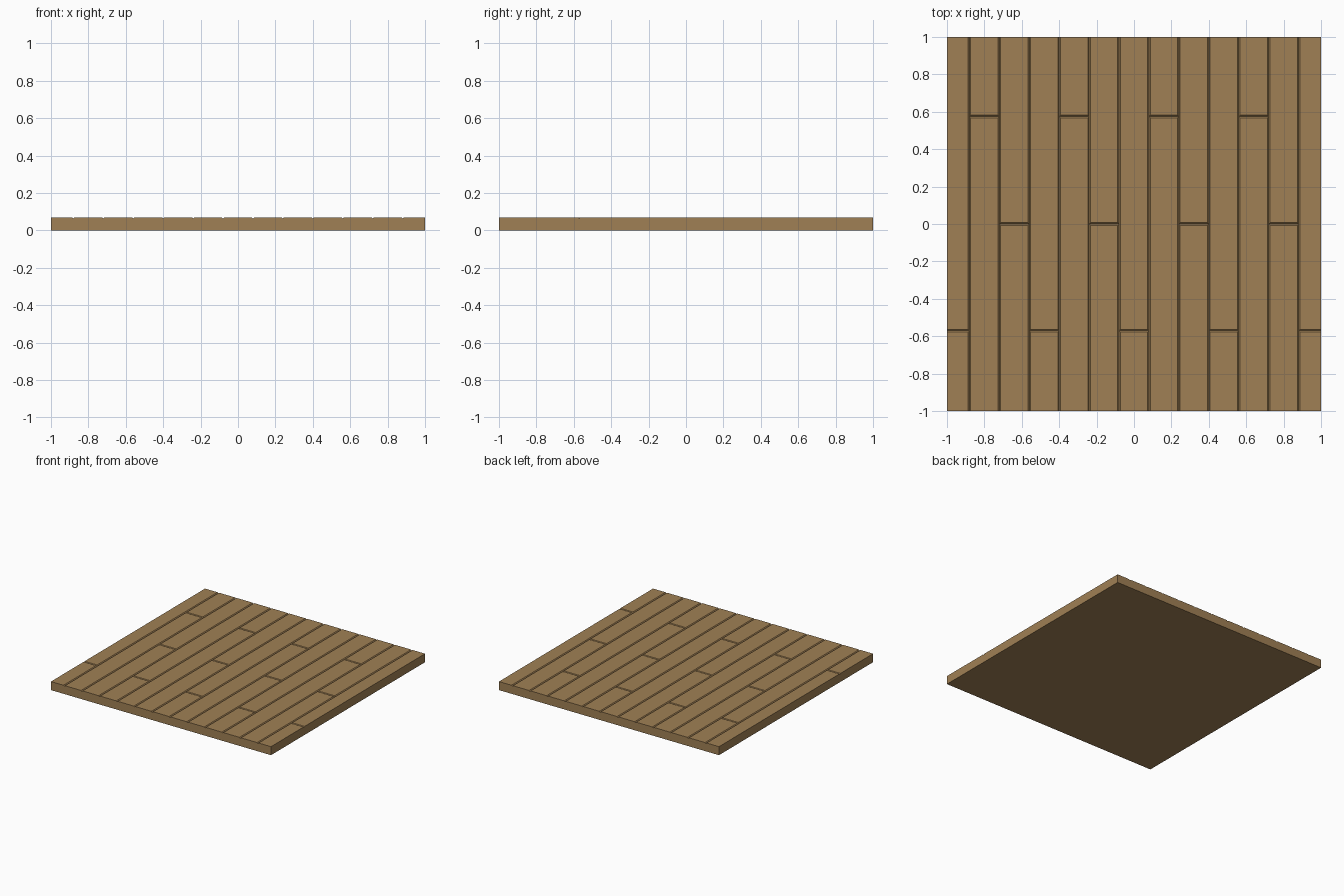
import bpy, bmesh

if "Cube" in bpy.data.objects:
    bpy.data.objects.remove(bpy.data.objects["Cube"])

THICK = 0.07      # slab thickness
BEVEL = 0.007     # half width and depth of the V grooves
PITCH = 0.16      # plank width

wood = bpy.data.materials.new("warm brown wood")
wood.diffuse_color = (0.352, 0.217, 0.090, 1)
wood.use_nodes = True
wood.node_tree.nodes["Principled BSDF"].inputs["Base Color"].default_value = wood.diffuse_color

# plank seams across x, end joint position repeats every three planks
xs = [-1.0] + [-0.88 + PITCH * i for i in range(12)] + [1.0]
joints = (-0.57, 0.575, 0.0)


def make_object(name, bm):
    mesh = bpy.data.meshes.new(name)
    bm.to_mesh(mesh)
    bm.free()
    mesh.materials.append(wood)
    obj = bpy.data.objects.new(name, mesh)
    bpy.context.collection.objects.link(obj)
    return obj


# a board top: chamfered on inner edges, square on the slab's outer edges
def add_board(bm, x0, x1, y0, y1):
    zb, zt = THICK - BEVEL, THICK
    ins = lambda v, s: v if abs(v) > 0.999 else v + s * BEVEL
    a, b, c, d = ins(x0, 1), ins(x1, -1), ins(y0, 1), ins(y1, -1)
    low = [bm.verts.new((x, y, zb)) for x, y in ((x0, y0), (x1, y0), (x1, y1), (x0, y1))]
    top = [bm.verts.new((x, y, zt)) for x, y in ((a, c), (b, c), (b, d), (a, d))]
    bm.faces.new(top)
    for i in range(4):
        j = (i + 1) % 4
        bm.faces.new((low[i], low[j], top[j], top[i]))


# floor boards
bm = bmesh.new()
for i in range(len(xs) - 1):
    j = joints[i % 3]
    add_board(bm, xs[i], xs[i + 1], -1, j)
    add_board(bm, xs[i], xs[i + 1], j, 1)
make_object("floor_boards", bm)

# slab sides and underside (open top, closed by the boards)
bm = bmesh.new()
bmesh.ops.create_cube(bm, size=1)
for v in bm.verts:
    v.co = (v.co.x * 2, v.co.y * 2, (v.co.z + 0.5) * (THICK - BEVEL))
bm.normal_update()
bmesh.ops.delete(bm, geom=[f for f in bm.faces if f.normal.z > 0.5], context='FACES_ONLY')
make_object("floor_base", bm)
